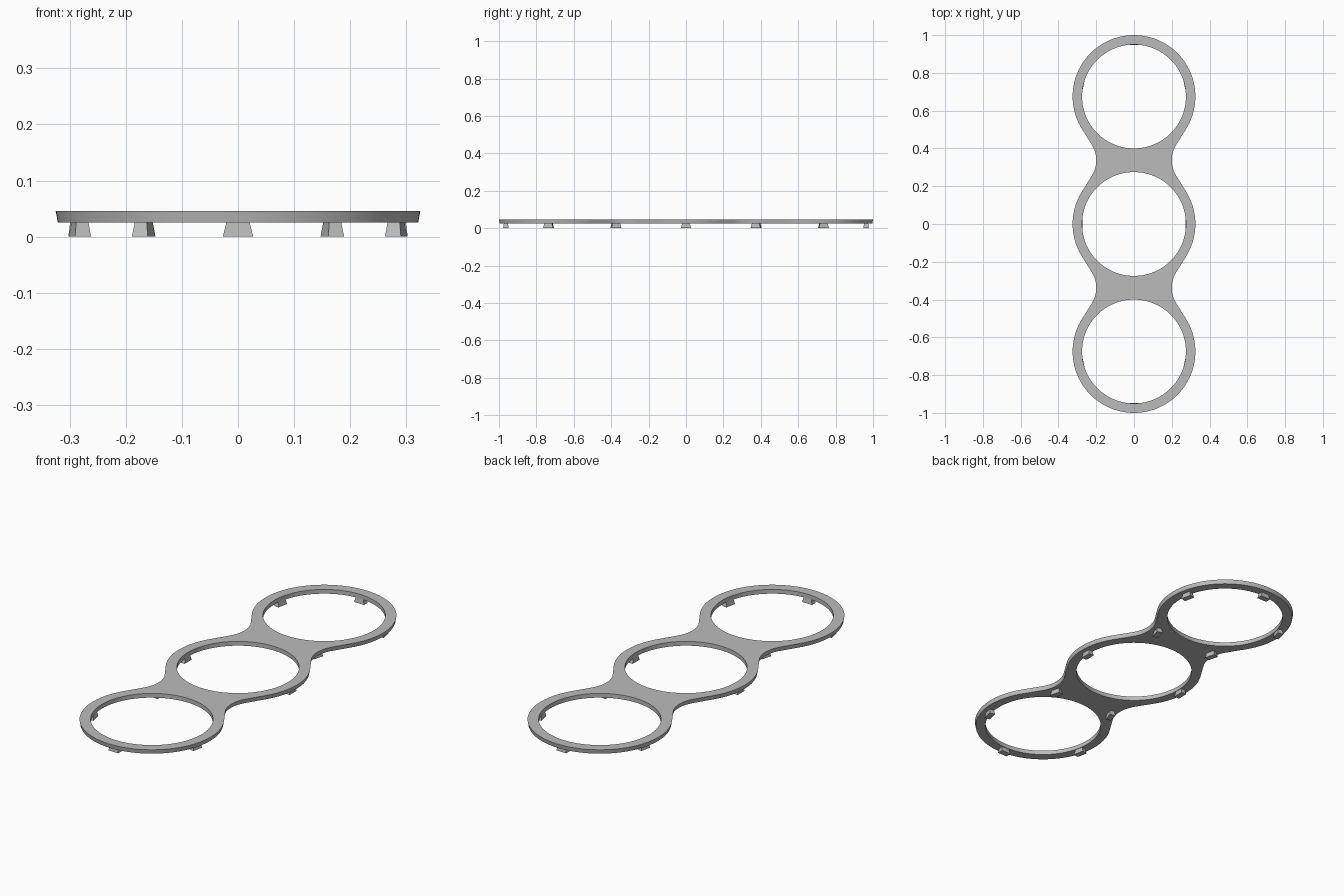
import bpy, bmesh
from math import cos, sin, radians, pi
from mathutils import Vector, Matrix

if "Cube" in bpy.data.objects:
    bpy.data.objects.remove(bpy.data.objects["Cube"])

RING_R, HOLE_R, PITCH, NECK = 0.325, 0.275, 0.675, 0.2
Z_LOW, Z_TOP, DRAFT = 0.025, 0.046, 0.004
BLEND = radians(32)          # where the ring leaves into the straight neck flank

grey = bpy.data.materials.new("satin grey")
grey.use_nodes = True
grey.diffuse_color = (0.5, 0.5, 0.5, 1)
grey.node_tree.nodes["Principled BSDF"].inputs["Base Color"].default_value = (0.5, 0.5, 0.5, 1)


def finish(name, bm):
    bmesh.ops.recalc_face_normals(bm, faces=bm.faces)
    mesh = bpy.data.meshes.new(name)
    bm.to_mesh(mesh)
    bm.free()
    mesh.materials.append(grey)
    obj = bpy.data.objects.new(name, mesh)
    bpy.context.collection.objects.link(obj)
    return obj


def arc(cx, cy, r, start, end, n):
    """Arc points paired with their outward normals; negative r is concave."""
    pts = []
    for i in range(n + 1):
        t = start + (end - start) * i / n
        normal = Vector((cos(t), sin(t)))
        pts.append((Vector((cx, cy)) + r * normal, normal))
    return pts


def mirrored(pts, axis):
    flip = Vector((-1, 1)) if axis == 0 else Vector((1, -1))
    return [(p * flip, n * flip) for p, n in reversed(pts)]


# Outline: one quarter, then mirrored twice
fillet = (NECK * cos(BLEND) + PITCH / 2 * sin(BLEND) - RING_R) / (1 - cos(BLEND))
quarter = (arc(0, 0, RING_R, 0, BLEND, 12)
           + arc(NECK + fillet, PITCH / 2, -fillet, BLEND, -BLEND, 16)
           + arc(0, PITCH, RING_R, -BLEND, pi / 2, 40))
half = quarter + mirrored(quarter, 0)[1:]
outline = half + mirrored(half, 1)[1:-1]

# Frame plate with three holes and slightly drafted outer wall
bm = bmesh.new()


def loop(points, z):
    verts = [bm.verts.new((p.x, p.y, z)) for p in points]
    return verts, [bm.edges.new((v, verts[i - 1])) for i, v in enumerate(verts)]


holes = [[p for p, n in arc(0, k * PITCH, HOLE_R, 0, 2 * pi, 96)[:-1]] for k in (-1, 0, 1)]
levels = []
for z, inset in ((Z_LOW, DRAFT), (Z_TOP, 0)):
    loops = [loop([p - n * inset for p, n in outline], z)]
    loops += [loop(h, z) for h in holes]
    levels.append(loops)
for loops in levels:
    bmesh.ops.triangle_fill(bm, use_beauty=True, edges=[e for _, es in loops for e in es])
for (low, _), (top, _) in zip(*levels):
    for i in range(len(low)):
        bm.faces.new((low[i - 1], low[i], top[i], top[i - 1]))
frame = finish("ring_frame", bm)
bpy.context.view_layer.objects.active = frame
frame.select_set(True)
bpy.ops.object.shade_smooth_by_angle(angle=radians(30))
frame.select_set(False)


# Clips: small blocks that flare towards the foot
def clip(name, x, y, angle):
    bm = bmesh.new()
    bmesh.ops.create_cube(bm, size=1)
    for v in bm.verts:
        spread = 1 if v.co.z < 0 else 0.75
        v.co = Vector((v.co.x * 0.029 * spread, v.co.y * 0.054 * spread,
                       0 if v.co.z < 0 else Z_LOW + 0.002))
    bm.transform(Matrix.Translation((x, y, 0)) @ Matrix.Rotation(angle, 4, "Z"))
    finish(name, bm)


CLIP_R, TILT = 0.288, radians(12)
for sy, end in ((-1, "front"), (1, "back")):
    clip(end + "_end_clip", 0, sy * (PITCH + CLIP_R), pi / 2)
    for sx, side in ((-1, "right"), (1, "left")):
        clip(f"{end}_{side}_side_clip", sx * CLIP_R * cos(TILT),
             sy * (PITCH + CLIP_R * sin(TILT)), sx * sy * TILT)
        clip(f"{end}_{side}_neck_clip", sx * 0.168, sy * 0.375, -sx * sy * radians(15))
for sx, side in ((-1, "right"), (1, "left")):
    clip(f"middle_{side}_clip", sx * CLIP_R, 0, 0)
